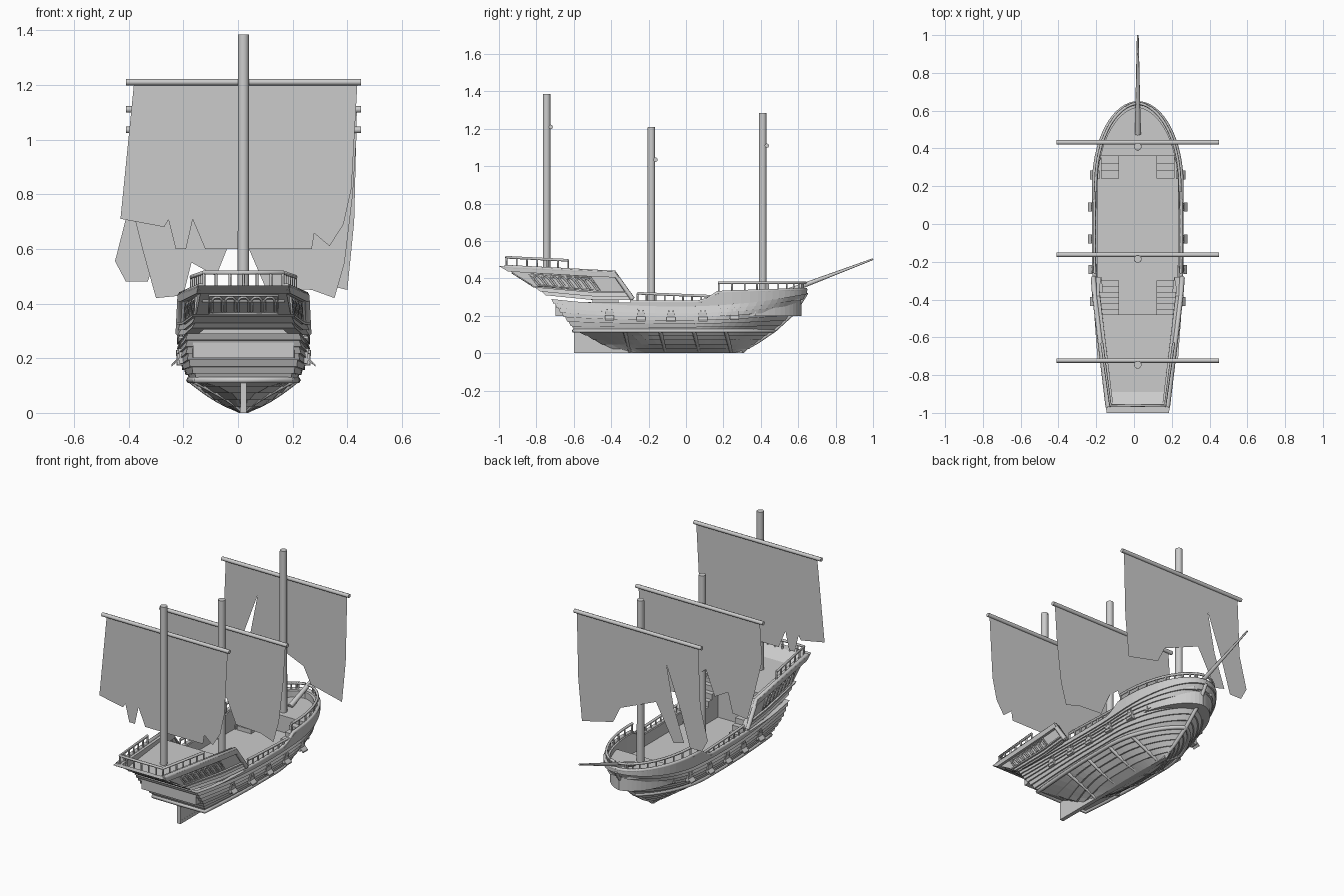
import bpy, bmesh
from math import sin, cos, pi
from mathutils import Vector

if "Cube" in bpy.data.objects:
    bpy.data.objects.remove(bpy.data.objects["Cube"])

CX = 0.02  # ship centreline; only the torn sails are off it


def clamp(v, a=0.0, b=1.0):
    return max(a, min(b, v))


def finish(name, bm, dx=CX):
    bmesh.ops.recalc_face_normals(bm, faces=bm.faces)
    me = bpy.data.meshes.new(name)
    bm.to_mesh(me)
    bm.free()
    ob = bpy.data.objects.new(name, me)
    ob.location.x = dx
    bpy.context.collection.objects.link(ob)
    return ob


def loft(name, rings, closed, caps):
    bm = bmesh.new()
    rows = [[bm.verts.new(p) for p in r] for r in rings]
    n = len(rows[0])
    for a, b in zip(rows, rows[1:]):
        for i in range(n if closed else n - 1):
            j = (i + 1) % n
            bm.faces.new((a[i], a[j], b[j], b[i]))
    if caps == "ends":
        bm.faces.new(rows[0])
        bm.faces.new(rows[-1])
    if caps == "sides":
        bm.faces.new([r[0] for r in rows])
        bm.faces.new([r[-1] for r in rows])
    return finish(name, bm)


def slab(name, pts, vec, dx=CX):
    bm = bmesh.new()
    f = bm.faces.new([bm.verts.new(p) for p in pts])
    if vec:
        ext = bmesh.ops.extrude_face_region(bm, geom=[f], use_keep_orig=True)
        bmesh.ops.translate(bm, vec=vec, verts=[v for v in ext["geom"] if isinstance(v, bmesh.types.BMVert)])
    else:
        bmesh.ops.triangulate(bm, faces=[f])
    return finish(name, bm, dx)


def box(name, x0, x1, y0, y1, z0, z1):
    return slab(name, [(x0, y0, z0), (x1, y0, z0), (x1, y1, z0), (x0, y1, z0)], (0, 0, z1 - z0))


def tubes(name, paths, r, res=1, mirror=True, cyclic=False, r_end=1):
    cu = bpy.data.curves.new(name, "CURVE")
    cu.dimensions = "3D"
    cu.bevel_depth, cu.bevel_resolution, cu.use_fill_caps = r, res, True
    for path in paths:
        for sx in (1, -1) if mirror else (1,):
            sp = cu.splines.new("POLY")
            sp.points.add(len(path) - 1)
            sp.use_cyclic_u = cyclic
            for i, p in enumerate(path):
                sp.points[i].co = (p[0] * sx, p[1], p[2], 1)
                sp.points[i].radius = 1 + (r_end - 1) * i / (len(path) - 1)
    ob = bpy.data.objects.new(name, cu)
    ob.location.x = CX
    bpy.context.collection.objects.link(ob)
    return ob


# Hull shape: s = -1 keel, 0 lower wale, 1 deck edge
def ends(s):
    if s >= 0:
        return -0.59 - 0.13 * s, 0.46 + 0.18 * s ** 0.8
    q = 1 + s
    return -0.3 - 0.27 * q ** 0.7, 0.3 + 0.16 * q


def half(y, s):
    a, b = ends(s)
    t, u, q = clamp((y - a) / (b - a)), clamp(s), clamp(1 + s)
    w = max(0.01, 0.19 * q ** 0.7) + 0.045 * sin(pi / 2 * min(1, u * 1.4))
    r, t0 = 0.87 * q * q, 0.6 + 0.08 * u
    if t < 0.45:
        return w * (r + (1 - r) * sin(pi / 2 * t / 0.45))
    return w * max(0, 1 - (max(0, t - t0) / (1 - t0)) ** 2) ** (0.75 - 0.25 * u)


def height(y, s):
    if s < 0:
        return 0.12 * (1 + s)
    a, b = ends(s)
    t = (y - a) / (b - a)
    return 0.12 + 0.13 * s + 0.04 * s * max(0, 1 - 2 * t) ** 2 + 0.065 * s * max(0, 2 * t - 1) ** 2


def top(y):
    k = clamp((y - 0.08) / 0.1)
    return max(height(y, 1), 0.272 + 0.053 * k * k * (3 - 2 * k) + 0.015 * clamp((y - 0.18) / 0.46))


def ring(s, off=0.0, zf=None):
    a, b = ends(s)
    a, b, n = a - off, b + off, 30
    pts = [(0, a)]
    for i in range(n):
        y = a + (b - a) * sin(pi / 2 * i / n)
        pts.append((max(0.001, half(y - off * i / n, s) + off * (1 if off < 0 else min(1, 2 - 2 * i / n))), y))
    pts.append((0, b))
    pts += [(-x, y) for x, y in pts[-2:0:-1]]
    return [(x, y, zf(y) if zf else height(y, s)) for x, y in pts]


# Planked hull with bulwark and main deck
rings = []
levels = [-1 + i / 5 for i in range(5)] + [i / 7 for i in range(8)]
for lo, hi in zip(levels, levels[1:]):
    rings += [ring(lo, 0.008), ring(hi, 0)]
rings += [ring(1, 0.008), ring(1, 0.008, top), ring(1, -0.022, top), ring(1, -0.022, lambda y: 0.2)]
loft("hull", rings, True, "ends")
tubes("lower_wale", [ring(0, 0.008)], 0.012, mirror=False, cyclic=True)
tubes("bulwark_cap", [[(max(0, half(y, 1) - 0.003), y, top(y)) for y in
      [-0.3 + 0.94 * sin(pi / 2 * i / 24) for i in range(25)]]], 0.011)
ribs = [[(half(y - 0.03 * i / 6, -1 + i / 6) + 0.008, y - 0.03 * i / 6, 0.012 + 0.11 * i / 6)
         for i in range(7)] for y in (-0.3, -0.11, 0.07, 0.24)]
tubes("hull_ribs", ribs, 0.011)
tubes("stem_post", [[(0, 0.29, 0.012), (0, 0.38, 0.06), (0, 0.475, 0.125), (0, 0.58, 0.22), (0, 0.645, 0.325)]],
      0.012, mirror=False)
box("keel", -0.012, 0.012, -0.6, 0.3, 0, 0.02)
slab("rudder_skeg", [(-0.011, -0.6, 0), (-0.011, -0.6, 0.115), (-0.011, -0.52, 0.11), (-0.011, -0.25, 0)], (0.022, 0, 0))

# Gun ports
for i, y in enumerate((-0.41, -0.24, -0.08, 0.09, 0.26)):
    for sx in (1, -1):
        x, z = half(y, 0.6), height(y, 0.6)
        box("gun_port", sx * (x - 0.02), sx * (x + 0.012), y - 0.022, y + 0.022, z - 0.025, z + 0.018)
        slab("gun_port_lid", [(sx * (x + 0.01), y - 0.024, z - 0.01), (sx * (x + 0.01), y + 0.024, z - 0.01),
             (sx * (x + 0.03), y + 0.024, z - 0.03), (sx * (x + 0.03), y - 0.024, z - 0.03)], (0, 0, 0.007))
        for d in (-0.012, 0.012):
            box("port_hinge", sx * (x - 0.01), sx * (x + 0.014), y + d - 0.004, y + d + 0.004, z + 0.01, z + 0.03)


# Quarterdeck castle: v = 0 bottom, 1 top
def stern(v):
    return -0.74 - 0.245 * v


def qpoint(y, v, off=0.0):
    zb = 0.285 + 0.1 * max(0, -0.5 - y)
    zt = 0.435 - 0.05 * (y + 0.38)
    w = (0.165 + 0.085 * (y + 1) / 0.7) * (0.92 + 0.08 * v) + off - 0.015 * v
    return Vector((w, y, zb + (zt - zb) * v))


def qring(v, off):
    y0, y1 = -0.28 - 0.1 * v, stern(v) - off
    right = [qpoint(y0 + (y1 - y0) * i / 10, v, off) for i in range(11)]
    return right + [Vector((-p.x, p.y, p.z)) for p in reversed(right)]


loft("quarter_castle", [qring(*a) for a in ((0, -0.04), (0, 0.01), (0.12, 0), (0.12, 0.01), (0.25, 0.004),
     (0.25, 0.014), (0.31, 0.014), (0.31, 0), (0.8, 0), (0.8, 0.015), (1, 0.015), (1, -0.025), (0.6, -0.025))],
     False, "sides")
tubes("castle_trim", [[qpoint(y, v, 0.003) for y, v in ((-0.97, 0.97), (-0.7, 0.97), (-0.385, 0.97), (-0.285, 0.03))]], 0.014)
slab("quarterdeck", [(0.205, -0.48, 0.405), (-0.205, -0.48, 0.405), (-0.15, -0.9, 0.405), (0.15, -0.9, 0.405)], (0, 0, 0.015))
box("aft_bulkhead", -0.205, 0.205, -0.5, -0.48, 0.2, 0.42)

# Arched gallery windows
arch = [(-1, 0.38)] + [(-cos(pi * k / 6), 0.6 + 0.12 * sin(pi * k / 6)) for k in range(7)] + [(1, 0.38)]
side = [[qpoint(-0.765 + 0.045 * i + 0.016 * a - 0.12 * (v - 0.38), v, 0.002) for a, v in arch] for i in range(7)]
back = [[(0.048 * i + 0.019 * a, stern(v) - 0.003, qpoint(stern(v), v).z) for a, v in arch] for i in range(3)]
tubes("gallery_windows", side + back, 0.005)
tubes("gallery_frames", [[(x, stern(v) - 0.002, qpoint(stern(v), v).z) for x, v in
      ((0, 0.34), (0.125, 0.34), (0.125, 0.76), (0, 0.76))],
      [qpoint(y, v, 0.002) for y, v in ((-0.79, 0.34), (-0.46, 0.34), (-0.51, 0.76), (-0.84, 0.76), (-0.79, 0.34))]], 0.005)

# Foredeck and stairs
ys = [0.36 + 0.255 * sin(pi / 2 * i / 10) for i in range(11)]
edge = [(max(0.002, half(y, 1) - 0.015), y) for y in ys]
slab("foredeck", [(x, y, 0.28) for x, y in edge] + [(-x, y, 0.28) for x, y in reversed(edge)], (0, 0, 0.02))
box("fore_bulkhead", -0.2, 0.2, 0.36, 0.375, 0.2, 0.3)
for sx in (1, -1):
    for i in range(3):
        box("fore_step", sx * 0.1, sx * 0.195, 0.24 + 0.04 * i, 0.362, 0.198, 0.225 + 0.025 * i)
    for i in range(6):
        box("aft_step", sx * 0.1, sx * 0.21, -0.482, -0.3 - 0.03 * i, 0.198, 0.23 + 0.033 * i)


# Railings with posts
def railing(name, path, h, posts):
    up = Vector((0, 0, h))
    path = [Vector(p) for p in path]
    tubes(name + "_rail", [[p + up for p in path]], 0.008)
    tubes(name + "_posts", [[p - Vector((0, 0, 0.01)), p + up] for p in posts], 0.0055)


def fore(y):
    return Vector((max(0, half(y, 1) - 0.012), y, top(y)))


railing("bow", [Vector((p.x, p.y, 0.332)) for p in (fore(0.17 + 0.468 * sin(pi / 2 * i / 20)) for i in range(21))], 0.045,
        [fore(0.175 + 0.45 * sin(pi / 2 * i / 10)) for i in range(11)])
waist = [Vector((half(y, 1) - 0.005, y, 0.277 - 0.04 * (y + 0.07))) for y in [-0.26 + 0.39 * i / 8 for i in range(9)]]
railing("waist", waist, 0.036, waist)
aft0, aft1 = Vector((0.19, -0.63, 0.45)), Vector((0.145, -0.96, 0.466))
aft_posts = [aft0.lerp(aft1, i / 6) for i in range(7)] + [Vector((0.05 * i, -0.96, 0.466)) for i in range(3)]
railing("stern", [aft0, aft1, (0, -0.96, 0.466)], 0.047, aft_posts)

# Masts, yards and bowsprit
for name, y, z0, z1, zy in (("mizzen", -0.745, 0.4, 1.385, 1.21), ("main", -0.185, 0.19, 1.21, 1.035),
                            ("fore", 0.41, 0.28, 1.285, 1.11)):
    mast = tubes(name + "_mast", [[(0, y, z0), (0, y, z1 - 0.008), (0, y, z1)]], 0.021, 3, False, r_end=0.97)
    tubes(name + "_yard", [[(-0.43, y + 0.022, zy), (0.43, y + 0.022, zy)]], 0.012, 2, False)
tubes("bowsprit", [[(0, 0.475, 0.305), (0, 1.0, 0.503)]], 0.016, 2, False, r_end=0.3)

# Torn sails, flat sheets hanging from the yards
sails = {
    "mizzen_sail": (-0.723, [(-.38, 1.21), (-.36, 1.05), (-.4, .89), (-.43, .71), (-.27, .68), (-.24, .73), (-.214, .79),
                             (-.207, .73), (-.228, .6), (-.19, .6), (-.14, .82), (-.075, 1.05), (-.08, .93), (-.115, .78),
                             (-.12, .6), (.08, .6), (.11, .66), (.14, .6), (.27, .6), (.305, .82), (.324, .94), (.338, .78),
                             (.335, .61), (.386, .69), (.415, .82), (.437, 1.21)]),
    "main_sail": (-0.163, [(-.385, 1.035), (-.4, .8), (-.35, .6), (-.3, .42), (-.2, .43), (-.17, .55), (-.08, .5),
                           (-.02, .65), (.03, .88), (.04, .6), (.1, .46), (.27, .45), (.353, .42), (.39, .55),
                           (.42, .8), (.435, 1.035)]),
    "fore_sail": (0.432, [(-.385, 1.11), (-.38, .98), (-.4, .75), (-.45, .555), (-.41, .48), (-.33, .48), (-.27, .68),
                          (-.17, .95), (-.22, .7), (-.29, .5), (-.22, .48), (-.1, .7), (.02, 1.0), (.05, .78),
                          (.14, .6), (.19, .5), (.4, .45), (.425, .7), (.435, 1.11)]),
}
for name, (y, outline) in sails.items():
    slab(name, [(x, y, z) for x, z in outline], None, 0)
